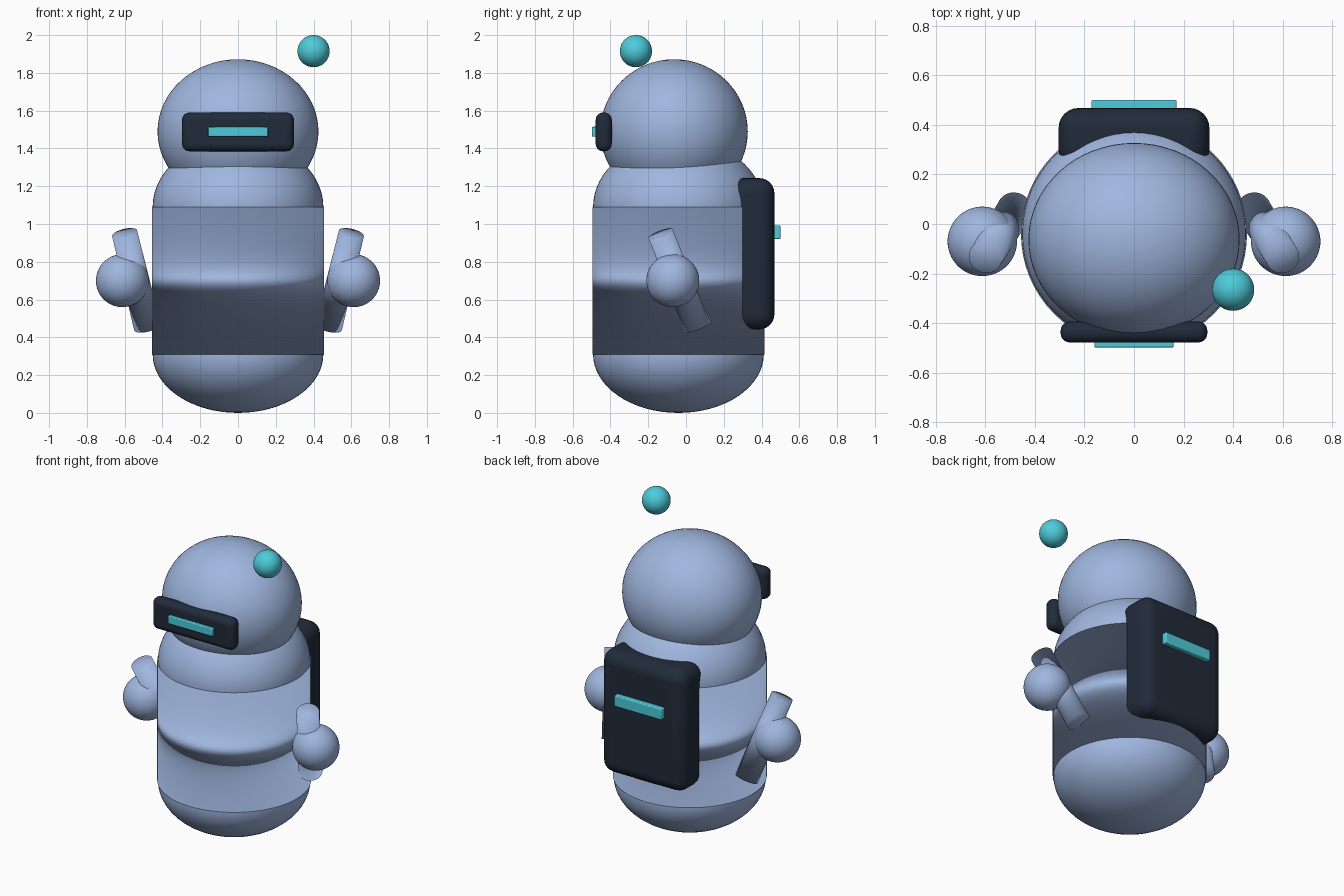
import bpy
from mathutils import Vector

if "Cube" in bpy.data.objects:
    bpy.data.objects.remove(bpy.data.objects["Cube"])


def material(name, rgb):
    m = bpy.data.materials.new(name)
    m.diffuse_color = (*rgb, 1)
    m.use_nodes = True
    m.node_tree.nodes["Principled BSDF"].inputs["Base Color"].default_value = m.diffuse_color
    return m


BLUE = material("pale_blue", (0.35, 0.47, 0.74))
DARK = material("dark_navy", (0.015, 0.024, 0.042))
TEAL = material("teal_glow", (0.075, 0.60, 0.70))


def finish(name, mat):
    ob = bpy.context.object
    ob.name = name
    ob.data.materials.append(mat)
    return ob


def ball(name, mat, loc, radii):
    bpy.ops.mesh.primitive_uv_sphere_add(segments=64, ring_count=32, radius=1, location=loc)
    ob = finish(name, mat)
    ob.scale = radii
    bpy.ops.object.transform_apply(location=False, rotation=False, scale=True)
    bpy.ops.object.shade_smooth()
    return ob


def tube(name, mat, start, end, r1, r2):
    # Tapered rod with soft area-weighted shading running over its ends
    a, b = Vector(start), Vector(end)
    bpy.ops.mesh.primitive_cone_add(vertices=64, radius1=r1, radius2=r2,
                                    depth=(b - a).length, location=(a + b) / 2)
    ob = finish(name, mat)
    ob.rotation_euler = (b - a).to_track_quat('Z', 'Y').to_euler()
    bpy.ops.object.shade_smooth()
    mod = ob.modifiers.new("soft_normals", 'WEIGHTED_NORMAL')
    mod.mode = 'FACE_AREA'
    return ob


def box(name, mat, lo, hi, bevel, segments):
    lo, hi = Vector(lo), Vector(hi)
    bpy.ops.mesh.primitive_cube_add(size=1, location=(lo + hi) / 2)
    ob = finish(name, mat)
    ob.scale = hi - lo
    bpy.ops.object.transform_apply(location=False, rotation=False, scale=True)
    mod = ob.modifiers.new("rounding", 'BEVEL')
    mod.width, mod.segments = bevel, segments
    bpy.ops.object.shade_smooth_by_angle()
    return ob


# Torso: straight drum with a shoulder dome and a rounded base
tube("torso", BLUE, (0, -0.04, 0.31), (0, -0.04, 1.09), 0.456, 0.456)
ball("shoulder_dome", BLUE, (0, -0.04, 1.09), (0.452, 0.452, 0.36))
ball("rounded_base", BLUE, (0, -0.04, 0.31), (0.452, 0.452, 0.31))

# Head and floating antenna ball
ball("head", BLUE, (0, -0.063, 1.49), (0.426, 0.39, 0.382))
ball("antenna_ball", TEAL, (0.40, -0.265, 1.915), (0.085, 0.085, 0.085))

# Visor with glowing strip
box("visor", DARK, (-0.296, -0.478, 1.385), (0.296, -0.393, 1.59), 0.038, 5)
box("visor_strip", TEAL, (-0.16, -0.498, 1.463), (0.16, -0.46, 1.515), 0.005, 2)

# Backpack with glowing strip
box("backpack", DARK, (-0.304, 0.22, 0.442), (0.304, 0.468, 1.243), 0.08, 6)
box("backpack_strip", TEAL, (-0.172, 0.44, 0.92), (0.172, 0.50, 0.993), 0.006, 2)

# Arms and hands on both sides
for side, s in (("left", -1), ("right", 1)):
    tube(side + "_arm", BLUE, (s * 0.48, 0.06, 0.455), (s * 0.60, -0.135, 0.95), 0.072, 0.068)
    ball(side + "_hand", BLUE, (s * 0.612, -0.07, 0.70), (0.14, 0.14, 0.14))
